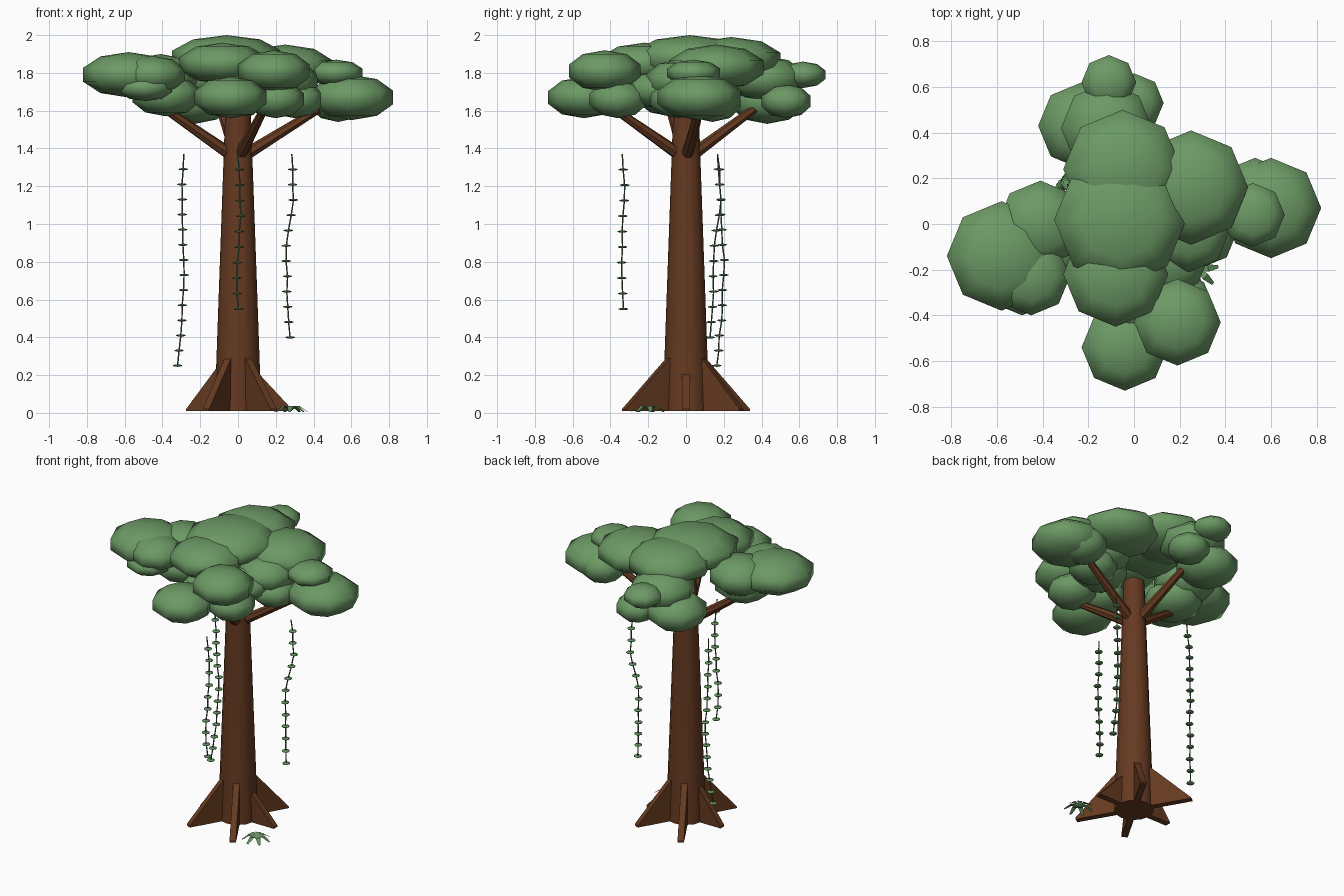
import bpy
import bmesh
import math
import random
from mathutils import Matrix, Vector

random.seed(4)

default_cube = bpy.data.objects.get("Cube")
if default_cube:
    bpy.data.objects.remove(default_cube, do_unlink=True)


def make_material(name, red, green, blue):
    material = bpy.data.materials.new(name)
    material.use_nodes = True
    colour = (red, green, blue, 1)
    material.diffuse_color = colour
    shader = material.node_tree.nodes["Principled BSDF"]
    shader.inputs["Base Color"].default_value = colour
    shader.inputs["Roughness"].default_value = 0.9
    return material


bark = make_material("bark brown", 0.13, 0.042, 0.015)
canopy_green = make_material("canopy green", 0.15, 0.32, 0.13)
vine_green = make_material("vine green", 0.07, 0.17, 0.07)
leaf_green = make_material("leaf green", 0.13, 0.29, 0.12)


def finish(name, bm, material, smooth_angle=None):
    """Turn a bmesh into a coloured object, optionally smoothed."""
    bmesh.ops.recalc_face_normals(bm, faces=bm.faces)
    mesh = bpy.data.meshes.new(name)
    bm.to_mesh(mesh)
    bm.free()
    mesh.materials.append(material)
    obj = bpy.data.objects.new(name, mesh)
    bpy.context.collection.objects.link(obj)
    if smooth_angle:
        bpy.ops.object.select_all(action="DESELECT")
        obj.select_set(True)
        bpy.context.view_layer.objects.active = obj
        bpy.ops.object.shade_smooth_by_angle(angle=math.radians(smooth_angle))


def add_rod(bm, start, end, start_radius, end_radius, sides):
    """Add a tapered rod between two points."""
    start, end = Vector(start), Vector(end)
    axis = end - start
    turn = axis.to_track_quat("Z", "Y").to_matrix().to_4x4()
    bmesh.ops.create_cone(
        bm, cap_ends=True, segments=sides, radius1=start_radius,
        radius2=end_radius, depth=axis.length,
        matrix=Matrix.Translation((start + end) / 2) @ turn)


def add_blob(bm, centre, radius, half_height):
    """Add a flattened eight-sided ball."""
    bmesh.ops.create_uvsphere(
        bm, u_segments=8, v_segments=5, radius=1,
        matrix=Matrix.Translation(centre)
        @ Matrix.Diagonal((radius, radius, half_height, 1)))


def polar(radius, angle, z):
    return Vector((radius * math.cos(angle), radius * math.sin(angle), z))


# Trunk
bm = bmesh.new()
add_rod(bm, (0, 0, 0.01), (0, 0, 1.64), 0.124, 0.066, 12)
finish("trunk", bm, bark, 40)

# Buttress roots: six upright triangular fins of varied reach and height
fins = [(0.285, 0.23), (0.34, 0.31), (0.38, 0.31),
        (0.275, 0.27), (0.34, 0.31), (0.38, 0.31)]
for index, (reach, peak) in enumerate(fins):
    angle = math.tau * index / len(fins)
    side = polar(0.02, angle + math.pi / 2, 0)
    profile = [polar(0.04, angle, 0.01), polar(reach, angle, 0.01),
               polar(reach, angle, 0.02), polar(0.09, angle, peak),
               polar(0.04, angle, peak)]
    bm = bmesh.new()
    face = bm.faces.new([bm.verts.new(point - side) for point in profile])
    result = bmesh.ops.extrude_face_region(bm, geom=[face])
    moved = [item for item in result["geom"]
             if isinstance(item, bmesh.types.BMVert)]
    bmesh.ops.translate(bm, vec=side * 2, verts=moved)
    finish("buttress_root", bm, bark)

# Branches reaching into each foliage cluster
for tip in [(0.48, 0.08, 1.64), (-0.11, 0.43, 1.66),
            (-0.46, -0.1, 1.66), (0.15, -0.41, 1.63)]:
    bm = bmesh.new()
    add_rod(bm, (tip[0] * 0.06, tip[1] * 0.06, 1.36), tip, 0.034, 0.02, 7)
    finish("branch", bm, bark, 40)

# Foliage blobs as x, y, z, radius, half height
foliage = [
    # crown centre
    (-0.06, 0.02, 1.88, 0.29, 0.12), (-0.05, 0.24, 1.87, 0.26, 0.12),
    (-0.08, -0.22, 1.85, 0.23, 0.11), (0.25, 0.16, 1.83, 0.25, 0.12),
    (0.24, -0.03, 1.76, 0.18, 0.11), (0.16, -0.14, 1.71, 0.17, 0.1),
    # left side
    (-0.58, -0.14, 1.79, 0.24, 0.12), (-0.41, 0, 1.78, 0.19, 0.12),
    (-0.49, -0.26, 1.72, 0.14, 0.07), (-0.45, -0.23, 1.79, 0.17, 0.1),
    (-0.38, -0.08, 1.68, 0.18, 0.11),
    # right side
    (0.6, 0.07, 1.67, 0.22, 0.12), (0.52, 0.04, 1.8, 0.14, 0.07),
    (0.53, 0.14, 1.65, 0.15, 0.11), (0.3, -0.04, 1.66, 0.15, 0.1),
    # front
    (-0.04, -0.54, 1.67, 0.19, 0.11), (0.19, -0.43, 1.81, 0.19, 0.11),
    (0.2, -0.36, 1.66, 0.15, 0.1), (-0.02, -0.33, 1.69, 0.15, 0.1),
    # back
    (-0.23, 0.43, 1.65, 0.19, 0.12), (-0.12, 0.42, 1.77, 0.2, 0.12),
    (-0.11, 0.62, 1.79, 0.12, 0.07), (0, 0.53, 1.65, 0.13, 0.09),
]
for x, y, z, radius, half_height in foliage:
    bm = bmesh.new()
    add_blob(bm, (x, y, z), radius * 1.05, half_height)
    finish("foliage", bm, canopy_green, 80)

# Hanging vines: wavering stems with a flat round leaf at each joint
vines = [
    (0.25, (-0.285, -0.3, -0.285, -0.295, -0.32),
     (0.17, 0.185, 0.2, 0.19, 0.165)),
    (0.4, (0.285, 0.29, 0.255, 0.262, 0.272),
     (0.17, 0.185, 0.15, 0.145, 0.13)),
    (0.55, (0, 0.013, 0.01, -0.005, 0),
     (-0.335, -0.325, -0.335, -0.34, -0.335)),
]
for bottom, path_x, path_y in vines:
    stem, leaves = bmesh.new(), bmesh.new()
    joints = round((1.37 - bottom) / 0.08)
    points = []
    for index in range(joints + 1):
        along = 4 * index / joints
        low = min(int(along), 3)
        blend = along - low
        x, y = [path[low] * (1 - blend) + path[low + 1] * blend
                + random.uniform(-0.004, 0.004) for path in (path_x, path_y)]
        points.append(Vector((x, y, 1.37 + (bottom - 1.37) * index / joints)))
    for upper, lower in zip(points, points[1:]):
        add_rod(stem, upper, lower, 0.004, 0.004, 5)
        add_blob(leaves, lower, 0.026, 0.006)
    finish("vine_stem", stem, vine_green, 60)
    finish("vine_leaves", leaves, leaf_green, 80)

# Small fern on the ground: broad leaves that rise, then dip at the tip
bm = bmesh.new()
crown = Vector((0.28, -0.2, 0.014))
for index in range(7):
    angle = math.tau * index / 7 + 0.15
    out = polar(0.09, angle, 0)
    across = polar(0.016, angle + math.pi / 2, 0)
    middle = crown + out * 0.5 + Vector((0, 0, 0.022))
    tip = crown + out - Vector((0, 0, 0.008))
    rows = [[bm.verts.new(centre + across * side) for side in (-width, width)]
            for centre, width in ((crown, 0.5), (middle, 1), (tip, 0.45))]
    for inner, outer in zip(rows, rows[1:]):
        bm.faces.new((inner[0], outer[0], outer[1], inner[1]))
finish("ground_fern", bm, leaf_green)
